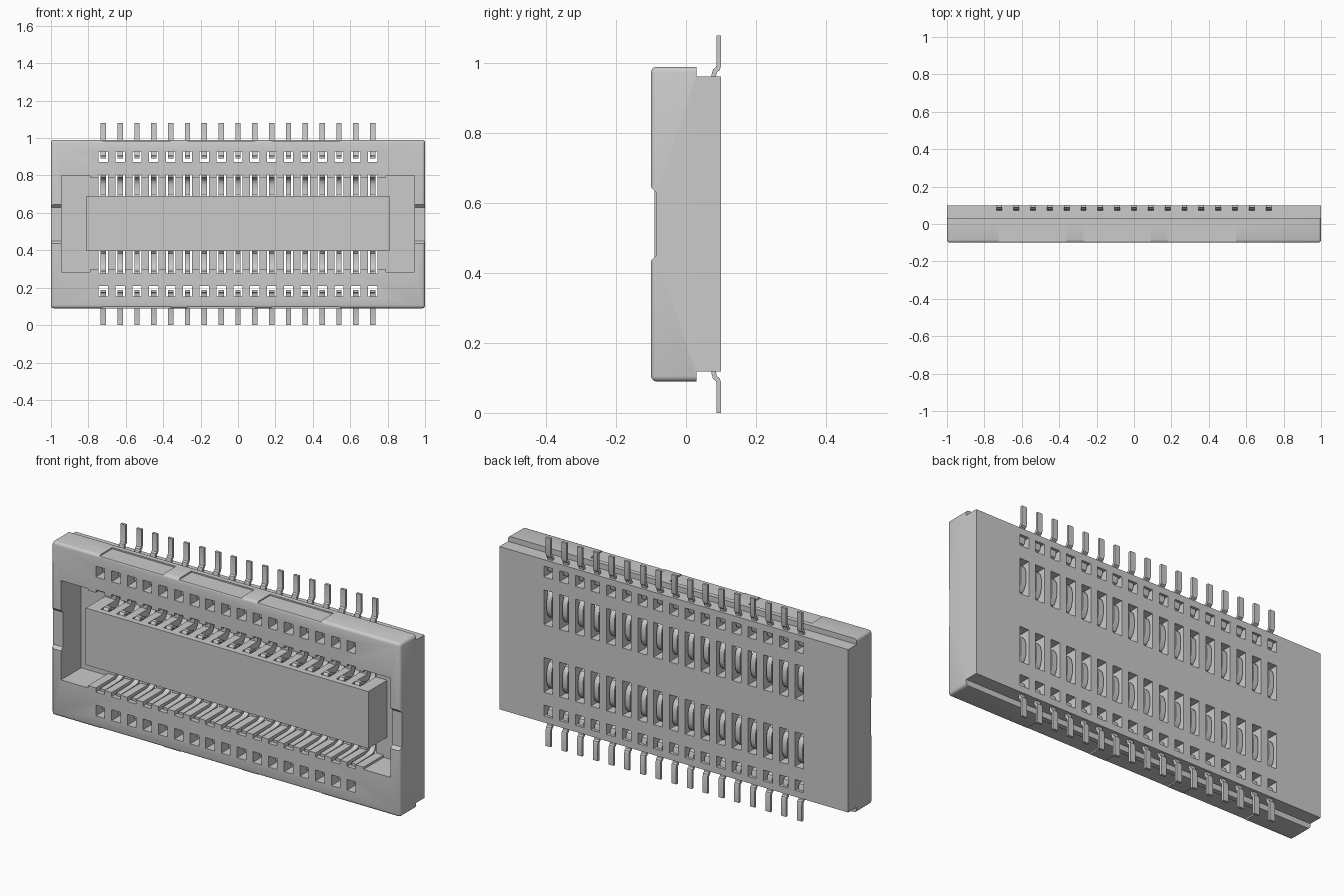
import bpy, bmesh, math
from mathutils import Vector

if "Cube" in bpy.data.objects:
    bpy.data.objects.remove(bpy.data.objects["Cube"])

MID = 0.54                                   # height of the mirror plane
PINS = [-0.72 + 0.09 * i for i in range(17)]


def prism(bm, pts, axis, a, b):
    """Extrude a 2D outline: axis x takes (y, z) points, axis y takes (x, z) points."""
    def place(p, t):
        return (t, p[0], p[1]) if axis == 'x' else (p[0], t, p[1])
    lo = [bm.verts.new(place(p, a)) for p in pts]
    hi = [bm.verts.new(place(p, b)) for p in pts]
    n = len(pts)
    bm.faces.new(lo)
    bm.faces.new(hi[::-1])
    for i in range(n):
        j = (i + 1) % n
        bm.faces.new((lo[i], hi[i], hi[j], lo[j]))


def box(bm, x, y, z):
    prism(bm, [(y[0], z[0]), (y[1], z[0]), (y[1], z[1]), (y[0], z[1])], 'x', *x)


def flip(pts, upper):
    return pts if upper else [(p, 2 * MID - q) for p, q in pts]


def ribbon(path, t):
    """Outline of a strip of thickness t along a (y, z) path."""
    P = [Vector(p) for p in path]
    left, right = [], []
    for i, p in enumerate(P):
        d0 = (p - P[i - 1]).normalized() if i else (P[1] - p).normalized()
        d1 = (P[i + 1] - p).normalized() if i < len(P) - 1 else d0
        d = (d0 + d1).normalized()
        k = t / 2 / max(d.dot(d0), 0.5)
        nrm = Vector((-d.y, d.x)) * k
        left.append(tuple(p + nrm))
        right.append(tuple(p - nrm))
    return left + right[::-1]


def finish(bm, name):
    bmesh.ops.recalc_face_normals(bm, faces=bm.faces[:])
    me = bpy.data.meshes.new(name)
    bm.to_mesh(me)
    bm.free()
    ob = bpy.data.objects.new(name, me)
    bpy.context.collection.objects.link(ob)
    return ob


def boolean(ob, tool, op):
    m = ob.modifiers.new(op, 'BOOLEAN')
    m.operation, m.object, m.solver = op, tool, 'EXACT'
    bpy.context.view_layer.objects.active = ob
    bpy.ops.object.modifier_apply(modifier=m.name)
    bpy.data.objects.remove(tool)


def smooth(ob):
    bpy.ops.object.select_all(action='DESELECT')
    ob.select_set(True)
    bpy.context.view_layer.objects.active = ob
    bpy.ops.object.shade_smooth_by_angle(angle=math.radians(32))


# Housing: stepped section with rounded front rim
bm = bmesh.new()
half = [(-0.10, 0.99), (0.03, 0.99), (0.03, 0.962), (0.10, 0.962)]
prism(bm, half + flip(half, False)[::-1], 'x', -1, 1)
rim = []
for e in bm.edges:
    m = (e.verts[0].co + e.verts[1].co) / 2
    if m.y < -0.09 or (m.y < 0.02 and abs(m.x) > 0.99 and abs(m.z - MID) > 0.44):
        rim.append(e)
bmesh.ops.bevel(bm, geom=rim, offset=0.015, segments=3, profile=0.5, affect='EDGES')
housing = finish(bm, "housing")

# Central cavity, slightly narrower along the contact rows
bm = bmesh.new()
top = [(-0.945, 0.80), (-0.79, 0.80), (-0.79, 0.79), (0.79, 0.79), (0.79, 0.80), (0.945, 0.80)]
low = [(x, z - 0.515 if z > 0.795 else 0.297) for x, z in top]
prism(bm, top + low[::-1], 'y', -0.2, 0.065)
boolean(housing, finish(bm, "cavity_cutter"), 'DIFFERENCE')

# Island in the middle of the cavity
bm = bmesh.new()
box(bm, (-0.81, 0.81), (-0.09, 0.085), (0.395, 0.69))
boolean(housing, finish(bm, "island_tool"), 'UNION')

# Contact slots, small through holes, wall recesses and end notches
bm = bmesh.new()
slot = [(-0.15, 0.69), (-0.15, 0.805), (0.15, 0.805), (0.15, 0.625), (-0.06, 0.625), (-0.06, 0.69)]
for up in (True, False):
    hole = flip([(-0.15, 0.872), (0.15, 0.872), (0.15, 0.928), (-0.15, 0.928)], up)
    for x in PINS:
        prism(bm, flip(slot, up), 'x', x - 0.025, x + 0.025)
        prism(bm, hole, 'x', x - 0.025, x + 0.025)
    panel = flip([(-0.15, 0.983), (0.005, 0.983), (0.005, 1.05), (-0.15, 1.05)], up)
    for x0, x1 in ((-0.725, -0.36), (-0.27, 0.09), (0.18, 0.545)):
        prism(bm, panel, 'x', x0, x1)
for s in (-1, 1):
    prism(bm, [(-0.12, 0.415), (-0.085, 0.45), (-0.085, 0.63), (-0.12, 0.665)],
          'x', s * 0.9, s * 1.1)
boolean(housing, finish(bm, "slot_cutter"), 'DIFFERENCE')
smooth(housing)

# Contacts: solder tail with riser, and the U-shaped spring in the slot
tail = [(0.094, 1.08), (0.094, 0.995), (0.091, 0.985), (0.083, 0.979), (0.08, 0.968),
        (0.08, 0.915), (0.075, 0.903), (0.063, 0.898), (-0.06, 0.898)]
spring = [(-0.08, 0.797), (0.04, 0.795), (0.065, 0.788), (0.08, 0.772), (0.086, 0.75),
          (0.086, 0.70), (0.08, 0.676), (0.066, 0.66), (0.045, 0.655), (0.0, 0.672),
          (-0.03, 0.694), (-0.045, 0.694), (-0.055, 0.68)]
for name, up in (("upper_contacts", True), ("lower_contacts", False)):
    bm = bmesh.new()
    for x in PINS:
        for path in (tail, spring):
            prism(bm, ribbon(flip(path, up), 0.013), 'x', x - 0.014, x + 0.014)
    smooth(finish(bm, name))
